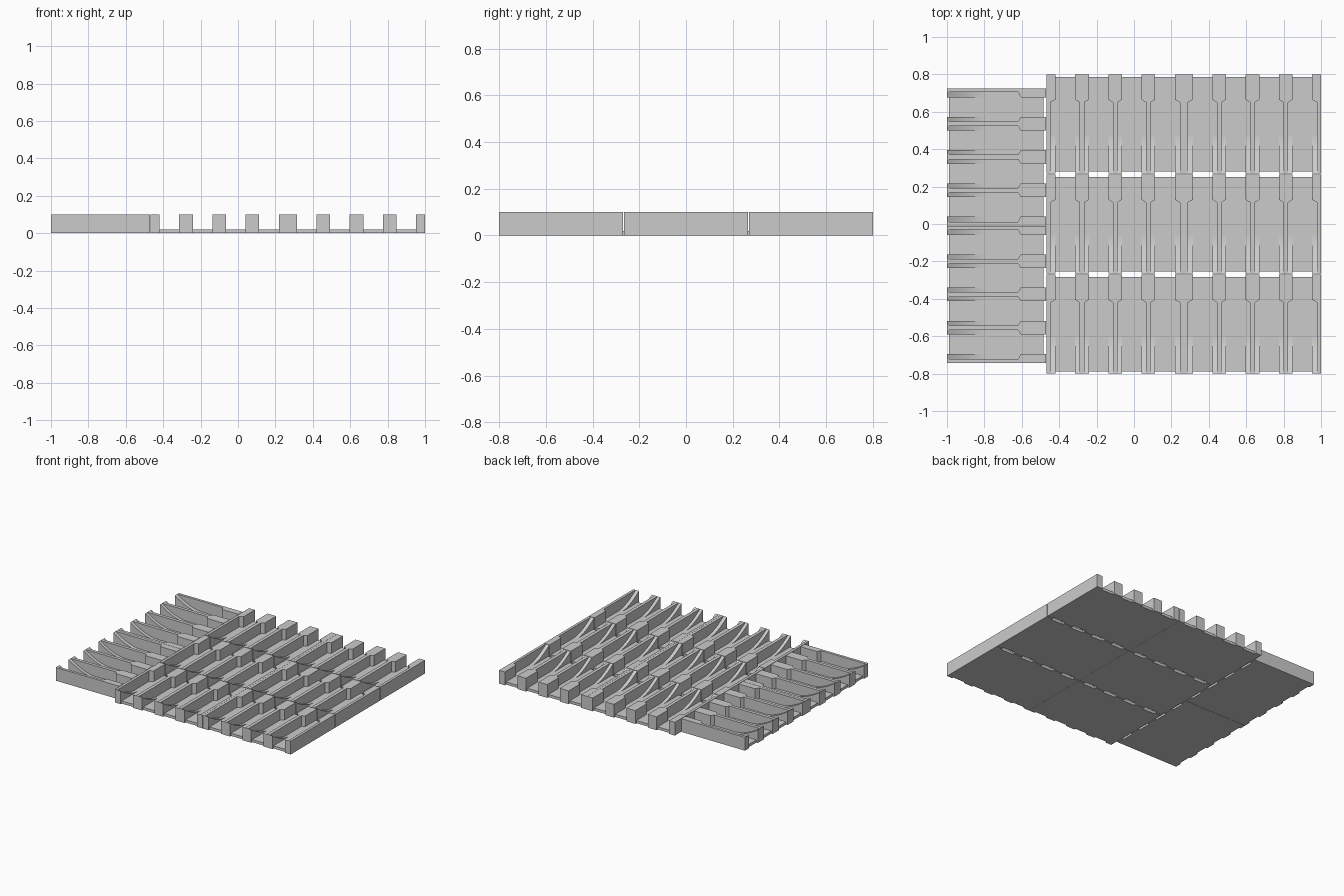
import bpy, bmesh, math
from mathutils import Vector

if "Cube" in bpy.data.objects:
    bpy.data.objects.remove(bpy.data.objects["Cube"])

# Tray dimensions
W, L, H, FLOOR = 0.733, 0.53, 0.10, 0.02
OUTER, INNER, THIN = 0.048, 0.073, 0.025
CHANNEL = (W - 2 * OUTER - 3 * INNER) / 4

grey = bpy.data.materials.new("light_grey")
grey.diffuse_color = (0.6, 0.6, 0.6, 1)
grey.use_nodes = True
grey.node_tree.nodes["Principled BSDF"].inputs["Base Color"].default_value = grey.diffuse_color


def prism(bm, points, offset):
    """Extrude a closed outline along an offset vector."""
    face = bm.faces.new([bm.verts.new(p) for p in points])
    new = bmesh.ops.extrude_face_region(bm, geom=[face])["geom"]
    bmesh.ops.translate(bm, vec=Vector(offset),
                        verts=[v for v in new if isinstance(v, bmesh.types.BMVert)])


def finish(bm, name):
    bmesh.ops.recalc_face_normals(bm, faces=bm.faces)
    mesh = bpy.data.meshes.new(name)
    bm.to_mesh(mesh)
    bm.free()
    mesh.materials.append(grey)
    return mesh


def floor_mesh():
    bm = bmesh.new()
    y0, y1 = 0.012, 0.516
    prism(bm, [(0.005, y0, 0), (W - 0.005, y0, 0), (W - 0.005, y1, 0), (0.005, y1, 0)],
          (0, 0, FLOOR))
    return finish(bm, "tray_floor")


def wall_spans():
    """Full width and thin width of every divider: (x0, x1, thin0, thin1)."""
    spans = [(0, OUTER, 0, THIN * 0.8)]
    for i in range(3):
        c = OUTER + CHANNEL * (i + 1) + INNER * (i + 0.5)
        spans.append((c - INNER / 2, c + INNER / 2, c - THIN / 2, c + THIN / 2))
    spans.append((W - OUTER, W, W - THIN * 0.8, W))
    return spans


def wall_mesh():
    # Thin dividers that widen into blocks at the back
    bm = bmesh.new()
    for x0, x1, t0, t1 in wall_spans():
        plan = [(t0, 0), (t1, 0), (t1, 0.38)]
        if x1 > t1:
            plan.append((x1, 0.395))
        plan += [(x1, L), (x0, L)]
        if x0 < t0:
            plan.append((x0, 0.395))
        plan.append((t0, 0.38))
        prism(bm, [(x, y, 0) for x, y in plan], (0, 0, H))
    return finish(bm, "tray_dividers")


def ramp_mesh():
    # Curved ramps beside the dividers, falling from the front edge to the floor
    bm = bmesh.new()
    length, steps = 0.20, 10
    curve = [(length * i / steps, FLOOR + (H - FLOOR) * (1 - i / steps) ** 1.7)
             for i in range(steps + 1)]
    side = [(0, 0.0)] + curve + [(length, 0.01), (0.012, 0.0)]
    for x0, x1, t0, t1 in wall_spans():
        for a, b in ((x0, t0), (t1, x1)):
            if b - a > 0.001:
                prism(bm, [(a, y, z) for y, z in side], (b - a, 0, 0))
    return finish(bm, "tray_ramps")


parts = [floor_mesh(), wall_mesh(), ramp_mesh()]

# Six trays in a grid and two turned sideways on the left
places = [(x, y, 0) for x in (-0.467, 0.267) for y in (-0.80, -0.265, 0.27)]
places += [(-1.0, y, -math.pi / 2) for y in (0.725, -0.01)]
for x, y, turn in places:
    for mesh in parts:
        ob = bpy.data.objects.new(mesh.name, mesh)
        ob.location = (x, y, 0)
        ob.rotation_euler.z = turn
        bpy.context.collection.objects.link(ob)

# Smooth only the curved ramps
bpy.ops.object.select_all(action='DESELECT')
for ob in bpy.context.scene.objects:
    if ob.data == parts[2]:
        ob.select_set(True)
        bpy.context.view_layer.objects.active = ob
bpy.ops.object.shade_smooth_by_angle(angle=math.radians(30))
